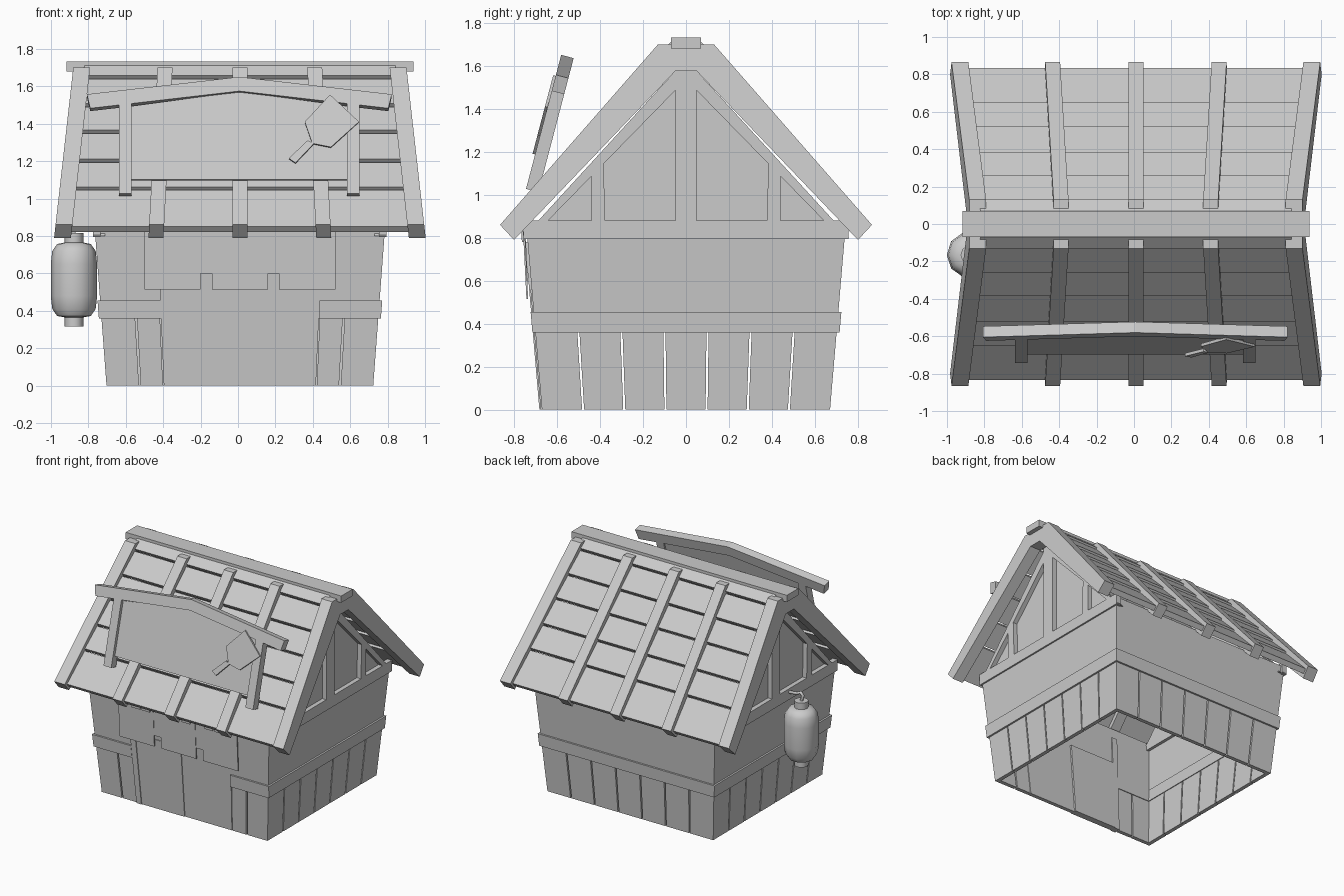
import bpy, bmesh, math
from mathutils import Vector, Matrix

if "Cube" in bpy.data.objects:
    bpy.data.objects.remove(bpy.data.objects["Cube"])

CX = 0.01  # house centre line


def solid(name, parts):
    """One object from (polygon, extrusion vector) pairs."""
    bm = bmesh.new()
    for pts, vec in parts:
        a = [bm.verts.new(p) for p in pts]
        b = [bm.verts.new(Vector(p) + Vector(vec)) for p in pts]
        n = len(a)
        bm.faces.new(a)
        bm.faces.new(b[::-1])
        for i in range(n):
            bm.faces.new((a[i], b[i], b[(i + 1) % n], a[(i + 1) % n]))
    bmesh.ops.recalc_face_normals(bm, faces=bm.faces)
    me = bpy.data.meshes.new(name)
    bm.to_mesh(me)
    bm.free()
    ob = bpy.data.objects.new(name, me)
    bpy.context.collection.objects.link(ob)
    return ob


def rect(x0, x1, z0, z1):
    return [(x0, z0), (x1, z0), (x1, z1), (x0, z1)]


# ---- tapered walls: panel on a side, u runs -1..1 across the wall ----
def panel(side, u0, u1, z0, z1, out=0.0, thick=0.03):
    pts = []
    for u, z in rect(u0, u1, z0, z1):
        hx, hy = 0.713 + 0.075 * z, 0.67 + 0.085 * z
        if side in ("front", "back"):
            s = -1 if side == "front" else 1
            pts.append((CX + u * hx, s * (hy + out), z))
        else:
            s = -1 if side == "left" else 1
            pts.append((CX + s * (hx + out), u * hy, z))
    vec = {"front": (0, thick, 0), "back": (0, -thick, 0),
           "left": (thick, 0, 0), "right": (-thick, 0, 0)}[side]
    return pts, vec


SIDES = ("front", "back", "left", "right")
solid("upper_walls", [panel(s, -1, 1, 0.40, 0.80 if s in ("left", "right") else 0.86)
                      for s in SIDES])

GAP = 0.007
planks, bands = [], []
for s in SIDES:
    if s == "front":
        cuts = [(-1, -0.75), (-0.75, -0.57), (0.57, 0.75), (0.75, 1)]
        bands += [panel(s, -1.017, -0.57, 0.36, 0.455, 0.014, 0.05),
                  panel(s, 0.57, 1.017, 0.36, 0.455, 0.014, 0.05)]
    else:
        cuts = [(-1 + 2 * i / 7, -1 + 2 * (i + 1) / 7) for i in range(7)]
        bands.append(panel(s, -1.017, 1.017, 0.36, 0.455, 0.014, 0.05))
    for a, b in cuts:
        planks.append(panel(s, a + (GAP if a > -1 else 0), b - (GAP if b < 1 else 0), 0, 0.37))
solid("lower_planks", planks)
solid("wall_band", bands)

# doorway: fixed panel, post and sliding leaf
solid("door_surround", [panel("front", -0.57, 0.57, 0, 0.41)])
solid("door_post", [panel("front", -0.57, -0.51, 0, 0.78, 0.012, 0.05)])
solid("door_leaf", [panel("front", -0.51, 0.005, 0, 0.56, 0.006, 0.05)])


# ---- curtain over the door ----
def cloth(x0, x1, z0, z1, out):
    def y(z):
        return -0.738 - 0.05 * (z - 0.51) - out
    return [(x, y(z), z) for x, z in rect(x0, x1, z0, z1)], (0, 0.008, 0)


flaps = [cloth(a, b, 0.515, 0.83, 0.004) for a, b in ((-0.5, -0.2), (-0.14, 0.16), (0.22, 0.52))]
flaps += [cloth(a, a + 0.06, 0.60, 0.83, 0.001) for a in (-0.2, 0.16)]
solid("door_curtain", flaps)
solid("curtain_tabs", [cloth(a, a + 0.07, 0.78, 0.84, 0.012)
                       for a in (-0.38, -0.295, 0.05, 0.245, 0.33)])


# ---- roof, narrowing in x towards the ridge ----
def lean(z):
    return 1 - 0.105 * (z - 0.82) / 0.88


half = [(0.13, 1.70), (0.865, 0.86), (0.80, 0.79), (0.05, 1.575)]
profile = half + [(-y, z) for y, z in reversed(half)]
for name, ks, w in (("roof_beam", (-0.447, 0, 0.447), 0.04), ("barge_beam", (-0.945, 0.945), 0.045)):
    solid(name, [([(CX + k * lean(z) - w, y, z) for y, z in profile], (2 * w, 0, 0)) for k in ks])

rows = (0.835, 0.65, 0.52, 0.385, 0.26, 0.13, 0.06)
shingles = []
for s in (-1, 1):
    for y0, y1 in zip(rows, rows[1:]):
        pts = []
        for sx, y, d in ((-1, y0, 0), (1, y0, 0), (1, y1, 0.018), (-1, y1, 0.018)):
            z = 1.806 - 1.143 * y - d
            pts.append((CX + sx * 0.93 * lean(z), s * y, z))
        shingles.append((pts, (0, -s * 0.025, -0.03)))
solid("roof_shingles", shingles)
solid("ridge_beam", [([(CX - 0.927, y, z) for y, z in rect(-0.07, 0.07, 1.68, 1.732)], (1.854, 0, 0))])

# ---- gable ends ----
gable_panels, gable_frames = [], []
rafter = [(0.0, 1.63), (0.76, 0.80), (0.70, 0.82), (0.05, 1.485), (0.0, 1.53)]
post = [(0.375, 0.86), (0.44, 0.86), (0.44, 1.12), (0.385, 1.18)]
frame = [rect(-0.755, 0.755, 0.795, 0.88), rect(-0.05, 0.05, 0.80, 1.60)]
for shape in (rafter, post):
    frame += [shape, [(-y, z) for y, z in shape]]
for s in (-1, 1):
    tri = [(-0.75, 0.80), (0.75, 0.80), (0, 1.63)]
    gable_panels.append(([(CX + s * 0.75, y, z) for y, z in tri], (-s * 0.03, 0, 0)))
    gable_frames += [([(CX + s * 0.745, y, z) for y, z in p], (s * 0.04, 0, 0)) for p in frame]
solid("gable_panels", gable_panels)
solid("gable_frames", gable_frames)

# ---- leaning sign on the front roof (local x, y depth, height) ----
TILT = Matrix.Translation((0.007, -0.715, 1.02)) @ Matrix.Rotation(-math.radians(14.7), 4, "X")


def sign_part(name, polys, y0, y1):
    # heights are given as seen from the front, so undo the lean's foreshortening
    c = math.cos(math.radians(14.7))
    ob = solid(name, [([(x, y0, (z - 1.02) / c) for x, z in p], (0, y1 - y0, 0)) for p in polys])
    ob.data.transform(TILT)
    return ob


sign_part("sign_board", [[(-0.6, 1.10), (0.6, 1.10), (0.6, 1.49), (0, 1.57), (-0.6, 1.49)]], -0.005, 0.018)
sign_part("sign_posts", [rect(-0.643, -0.577, 1.02, 1.50), rect(0.577, 0.643, 1.02, 1.50)], -0.03, 0.03)
sign_part("sign_cap", [[(-0.815, 1.55), (-0.797, 1.475), (0, 1.567), (0.797, 1.475),
                        (0.815, 1.55), (0, 1.643)]], -0.03, 0.03)
sign_part("sign_paddle", [[(0.485, 1.545), (0.64, 1.40), (0.49, 1.265), (0.39, 1.285), (0.35, 1.40)],
                          [(0.365, 1.30), (0.40, 1.285), (0.30, 1.18), (0.265, 1.205)]], -0.042, -0.025)

# ---- hanging lantern and hook on the left ----
LX, LY = -0.877, -0.165
prof = [(0.05, 0.315), (0.05, 0.365), (0.09, 0.372), (0.116, 0.41), (0.124, 0.48), (0.124, 0.65),
        (0.116, 0.72), (0.09, 0.757), (0.05, 0.765), (0.05, 0.815)]
N = 10
bm = bmesh.new()
rings = [[bm.verts.new((LX + r * math.cos(2 * math.pi * i / N), LY + r * math.sin(2 * math.pi * i / N), z))
          for i in range(N)] for r, z in prof]
for a, b in zip(rings, rings[1:]):
    for i in range(N):
        j = (i + 1) % N
        bm.faces.new((a[i], a[j], b[j], b[i]))
bm.faces.new(rings[0][::-1])
bm.faces.new(rings[-1])
me = bpy.data.meshes.new("lantern")
bm.to_mesh(me)
bm.free()
lantern = bpy.data.objects.new("lantern", me)
bpy.context.collection.objects.link(lantern)
bpy.context.view_layer.objects.active = lantern
lantern.select_set(True)
bpy.ops.object.shade_smooth_by_angle(angle=math.radians(45))

cu = bpy.data.curves.new("lantern_hook", "CURVE")
cu.dimensions = "3D"
cu.bevel_depth = 0.012
cu.bevel_resolution = 1
cu.use_fill_caps = True
path = [(-0.74, 0.85), (-0.84, 0.86), (-0.87, 0.875), (-0.89, 0.855), (LX, 0.81)]
sp = cu.splines.new("POLY")
sp.points.add(len(path) - 1)
for p, (x, z) in zip(sp.points, path):
    p.co = (x, LY, z, 1)
bpy.context.collection.objects.link(bpy.data.objects.new("lantern_hook", cu))
